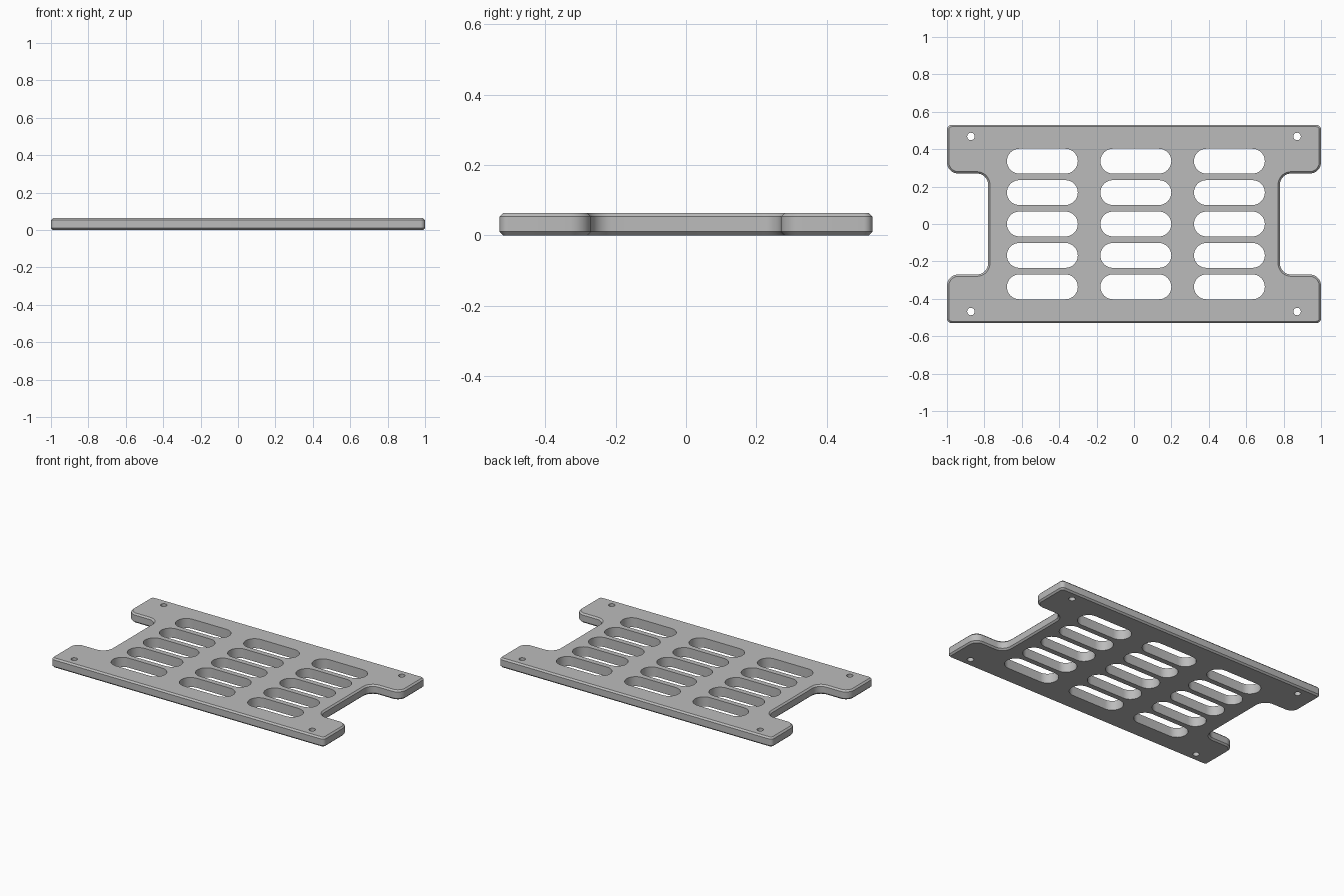
import bpy
import bmesh
from math import cos, sin, pi, radians

HEIGHT = 0.063
CHAMFER = 0.01

cube = bpy.data.objects.get("Cube")
if cube:
    bpy.data.objects.remove(cube, do_unlink=True)


def arc(cx, cy, r, start, sweep, steps):
    """Points along an arc, angles in degrees."""
    angles = [radians(start + sweep * i / steps) for i in range(steps + 1)]
    return [(cx + r * cos(a), cy + r * sin(a)) for a in angles]


def plate_outline(inset):
    """Notched outline; the second half is the first turned half round."""
    half = []
    corners = [  # centre x, centre y, radius, start angle, sweep
        (-0.975, 0.505, 0.025, 90, 90),
        (-0.94, 0.33, 0.06, 180, 90),
        (-0.84, 0.21, 0.06, 90, -90),
        (-0.84, -0.21, 0.06, 0, -90),
        (-0.94, -0.33, 0.06, 90, 90),
        (-0.975, -0.505, 0.025, 180, 90),
    ]
    for cx, cy, r, start, sweep in corners:
        r += -inset if sweep > 0 else inset
        half += arc(cx, cy, r, start, sweep, 8)
    return half + [(-x, -y) for x, y in half]


def slot_outline(cx, cy, half_straight, r):
    return (arc(cx + half_straight, cy, r, -90, 180, 16)
            + arc(cx - half_straight, cy, r, 90, 180, 16))


def circle_outline(cx, cy, r, steps=24):
    return arc(cx, cy, r, 0, 360, steps)[:-1]


bm = bmesh.new()


def add_wall(levels):
    """Skin a stack of (outline, z) loops; return bottom and top edges."""
    rings = [[bm.verts.new((x, y, z)) for x, y in pts] for pts, z in levels]
    n = len(rings[0])
    for low, high in zip(rings, rings[1:]):
        for i in range(n):
            j = (i + 1) % n
            bm.faces.new((low[i], low[j], high[j], high[i]))
    return [[bm.edges.get((ring[i], ring[(i + 1) % n])) for i in range(n)]
            for ring in (rings[0], rings[-1])]


# Chamfered outer rim
inner, outer = plate_outline(CHAMFER), plate_outline(0)
bottom, top = add_wall([(inner, 0), (outer, CHAMFER),
                        (outer, HEIGHT - CHAMFER), (inner, HEIGHT)])

# Ventilation slots and corner screw holes
holes = [slot_outline(0.01 + 0.5 * col, 0.168 * row, 0.123, 0.0665)
         for col in (-1, 0, 1) for row in range(-2, 3)]
holes += [circle_outline(0.872 * sx, 0.468 * sy, 0.02)
          for sx in (-1, 1) for sy in (-1, 1)]
for outline in holes:
    low, high = add_wall([(outline, 0), (outline, HEIGHT)])
    bottom += low
    top += high

# Flat faces with the openings left out
for edges in (bottom, top):
    bmesh.ops.triangle_fill(bm, edges=edges, use_beauty=True)
bmesh.ops.recalc_face_normals(bm, faces=bm.faces)

mesh = bpy.data.meshes.new("vented_plate")
bm.to_mesh(mesh)
bm.free()
plate = bpy.data.objects.new("vented_plate", mesh)
bpy.context.collection.objects.link(plate)

# Plain grey finish
grey = bpy.data.materials.new("plain_grey")
grey.use_nodes = True
colour = (0.5, 0.5, 0.5, 1)
grey.diffuse_color = colour
grey.node_tree.nodes["Principled BSDF"].inputs["Base Color"].default_value = colour
mesh.materials.append(grey)

bpy.context.view_layer.objects.active = plate
plate.select_set(True)
bpy.ops.object.shade_smooth_by_angle(angle=pi / 6)
